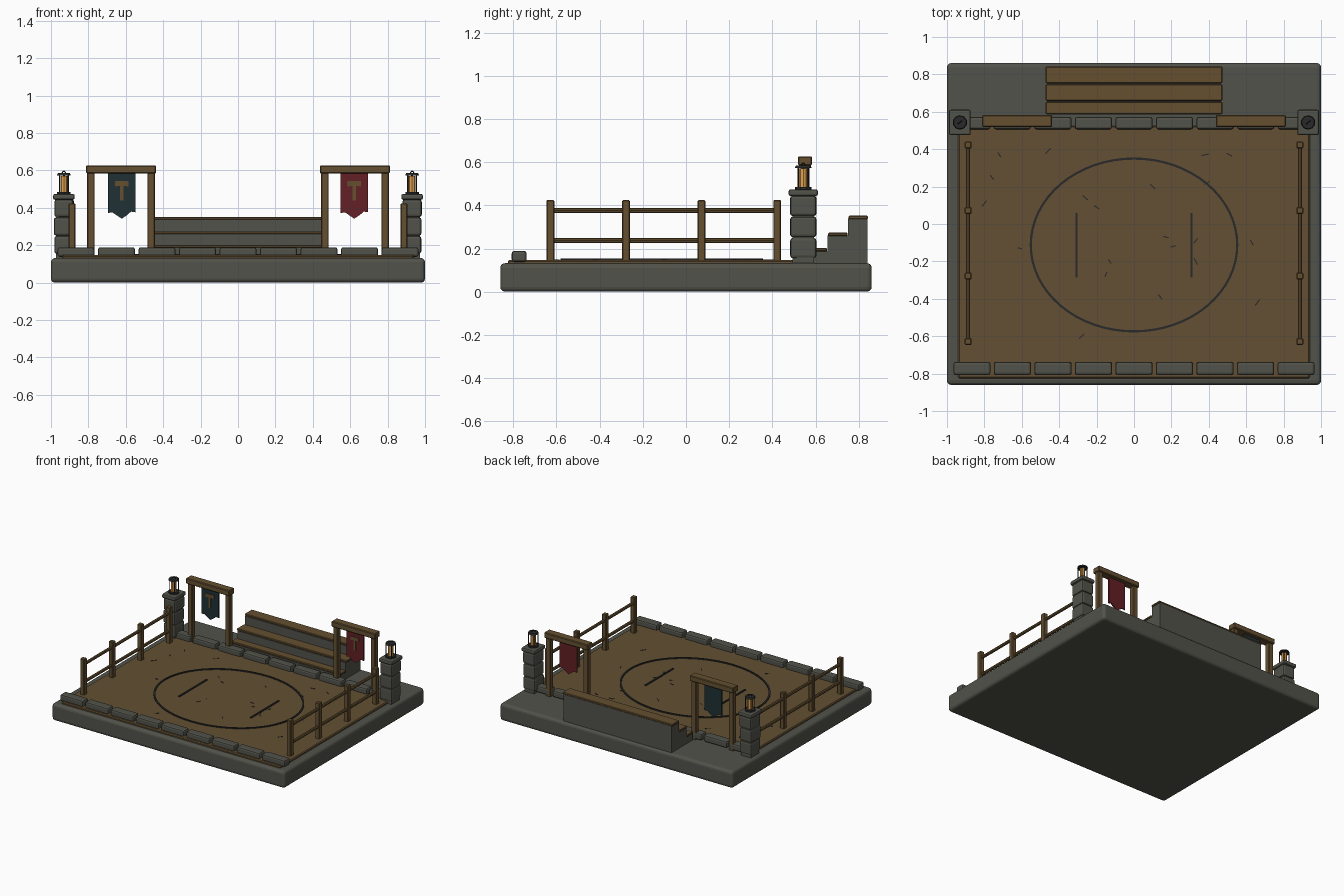
import bpy, bmesh, math, random
from mathutils import Matrix

if "Cube" in bpy.data.objects:
    bpy.data.objects.remove(bpy.data.objects["Cube"])

random.seed(4)


def material(name, rgb):
    m = bpy.data.materials.new(name)
    m.diffuse_color = (*rgb, 1)
    m.use_nodes = True
    m.node_tree.nodes["Principled BSDF"].inputs["Base Color"].default_value = m.diffuse_color
    return m


STONE = material("grey stone", (0.085, 0.085, 0.070))
DIRT = material("packed dirt", (0.125, 0.079, 0.033))
WOOD = material("brown wood", (0.130, 0.080, 0.030))
IRON = material("dark iron", (0.022, 0.023, 0.022))
TEAL = material("teal cloth", (0.014, 0.030, 0.036))
RED = material("red cloth", (0.125, 0.014, 0.018))
GLOW = material("amber glow", (0.75, 0.36, 0.08))


def finish(name, bm, mat, bevel=0, segments=1):
    bmesh.ops.recalc_face_normals(bm, faces=bm.faces[:])
    me = bpy.data.meshes.new(name)
    bm.to_mesh(me)
    bm.free()
    me.materials.append(mat)
    ob = bpy.data.objects.new(name, me)
    bpy.context.collection.objects.link(ob)
    if bevel:
        mod = ob.modifiers.new("bevel", "BEVEL")
        mod.width = bevel
        mod.segments = segments
    return ob


def box(name, x0, x1, y0, y1, z0, z1, mat, bevel=0, turn=0, segments=1):
    bm = bmesh.new()
    bmesh.ops.create_cube(bm, size=1)
    bmesh.ops.scale(bm, vec=(abs(x1 - x0), y1 - y0, z1 - z0), verts=bm.verts)
    ob = finish(name, bm, mat, bevel, segments)
    ob.location = ((x0 + x1) / 2, (y0 + y1) / 2, (z0 + z1) / 2)
    ob.rotation_euler.z = turn
    return ob


def cyl(name, loc, r, depth, mat, sides=8, axis="Z", r2=None):
    bm = bmesh.new()
    bmesh.ops.create_cone(bm, cap_ends=True, segments=sides, radius1=r,
                          radius2=r if r2 is None else r2, depth=depth)
    if axis == "Y":
        bmesh.ops.rotate(bm, matrix=Matrix.Rotation(math.pi / 2, 3, "X"), verts=bm.verts)
    ob = finish(name, bm, mat)
    ob.location = loc
    return ob


def plate(name, pts, y, thick, mat):
    """Extrude an x-z outline along y."""
    bm = bmesh.new()
    f = bm.faces.new([bm.verts.new((x, y, z)) for x, z in pts])
    g = bmesh.ops.extrude_face_region(bm, geom=[f])
    bmesh.ops.translate(bm, vec=(0, thick, 0),
                        verts=[v for v in g["geom"] if isinstance(v, bmesh.types.BMVert)])
    return finish(name, bm, mat)


# stone base and dirt floor
box("base_slab", -1, 1, -0.86, 0.86, 0, 0.132, STONE, 0.022, segments=3)
box("dirt_floor", -0.94, 0.94, -0.825, 0.525, 0.12, 0.147, DIRT, 0.006)

# oval arena line
bm = bmesh.new()
n = 64
loops = []
for dr, z in ((0, 0.14), (0, 0.154), (-0.012, 0.154), (-0.012, 0.14)):
    loops.append([bm.verts.new(((0.558 + dr) * math.cos(a), -0.112 + (0.468 + dr) * math.sin(a), z))
                  for a in (2 * math.pi * i / n for i in range(n))])
for k in range(4):
    a, b = loops[k], loops[(k + 1) % 4]
    for i in range(n):
        j = (i + 1) % n
        bm.faces.new((a[i], a[j], b[j], b[i]))
finish("arena_ring", bm, IRON)

# starting lines
for s in (-1, 1):
    box("start_line", s * 0.308 - 0.006, s * 0.308 + 0.006, -0.285, 0.058, 0.14, 0.154, IRON)

# small scratches in the dirt
marks = [(-.72, .37), (-.76, .25), (-.61, -.13), (-.46, .39), (-.26, .14), (-.2, .09),
         (-.13, -.2), (-.15, -.27), (-.28, -.6), (.1, .2), (.21, -.12), (.33, -.09),
         (.33, -.2), (.39, .22), (.14, -.39), (.63, -.1), (.66, -.42), (.51, .37),
         (.38, .37), (-.8, .11), (.17, -.07)]
for x, y in marks:
    h = random.uniform(0.012, 0.02)
    box("scratch", x - h, x + h, y - 0.003, y + 0.003, 0.143, 0.149, IRON,
        turn=random.uniform(-1.3, 1.3))

# curb stones, front and back rows
for y0, y1 in ((-0.807, -0.738), (0.506, 0.572)):
    for i in range(9):
        x = (i - 4) * 0.2166
        box("curb_stone", x - 0.099, x + 0.099, y0, y1, 0.138, 0.189, STONE, 0.012, segments=2)

# stepped bench with plank seats
for y0, y1, top in ((0.585, 0.655, 0.202), (0.655, 0.75, 0.274), (0.75, 0.84, 0.352)):
    box("bench_step", -0.465, 0.465, y0, y1 + 0.001, 0.125, top - 0.014, STONE)
    box("bench_plank", -0.472, 0.472, y0 + 0.003, y1 - 0.002 + 0.004 * (top > 0.3),
        top - 0.016, top, WOOD, 0.004)

for s in (-1, 1):
    # side fence
    fx = s * 0.887
    for y in (0.422, 0.072, -0.278, -0.628):
        box("fence_post", fx - 0.018, fx + 0.018, y - 0.018, y + 0.018, 0.14, 0.424, WOOD, 0.004)
    for z in (0.375, 0.237):
        cyl("fence_rail", (fx, -0.103, z), 0.0115, 1.06, WOOD, 8, "Y")

    # stone pillar
    px, py = s * 0.931, 0.543
    box("pillar_foot", px - 0.042, px + 0.042, py - 0.05, py + 0.05, 0.125, 0.445, STONE)
    for z0, z1 in ((0.155, 0.249), (0.252, 0.348), (0.351, 0.444)):
        d = random.uniform(-0.003, 0.003)
        box("pillar_block", px - 0.051 + d, px + 0.051 + d, py - 0.06, py + 0.06, z0, z1, STONE,
            0.012, random.uniform(-0.04, 0.04), 2)
    box("pillar_cap", px - 0.058, px + 0.058, py - 0.068, py + 0.068, 0.443, 0.474, STONE, 0.01, 0, 2)

    # lantern
    cyl("lantern_base", (px, py, 0.479), 0.038, 0.012, IRON, 10)
    cyl("lantern_glow", (px, py, 0.527), 0.019, 0.085, GLOW, 8)
    for a in range(4):
        t = math.pi / 4 + a * math.pi / 2
        cyl("lantern_bar", (px + 0.033 * math.cos(t), py + 0.033 * math.sin(t), 0.528),
            0.0035, 0.095, IRON, 6)
    cyl("lantern_roof", (px, py, 0.579), 0.039, 0.012, IRON, 10, r2=0.034)
    bpy.ops.mesh.primitive_torus_add(major_segments=14, minor_segments=6, major_radius=0.012,
                                     minor_radius=0.003, location=(px, py, 0.584),
                                     rotation=(math.pi / 2, 0, 0.7))
    hook = bpy.context.object
    hook.name = "lantern_handle"
    hook.data.materials.append(IRON)

    # banner gate
    gx = s * 0.625
    for o in (-0.161, 0.161):
        box("gate_post", gx + o - 0.02, gx + o + 0.02, 0.531, 0.571, 0.13, 0.59, WOOD, 0.004)
    box("gate_beam", gx - 0.187, gx + 0.187, 0.519, 0.583, 0.584, 0.627, WOOD, 0.005)

    # cloth banner with ragged pointed bottom and hammer shape
    bx = s * 0.622
    outline = [(-.074, .59), (.074, .59), (.074, .376), (.05, .38), (.03, .362), (0, .342),
               (-.03, .362), (-.05, .376), (-.074, .372)]
    plate("banner", [(bx + x, z) for x, z in outline], 0.546, 0.01, TEAL if s < 0 else RED)
    hammer = [(-.036, .543), (.036, .543), (.036, .514), (.009, .518), (.009, .438),
              (-.009, .438), (-.009, .518), (-.036, .514)]
    plate("banner_emblem", [(bx + x, z) for x, z in hammer], 0.541, 0.007, WOOD)
